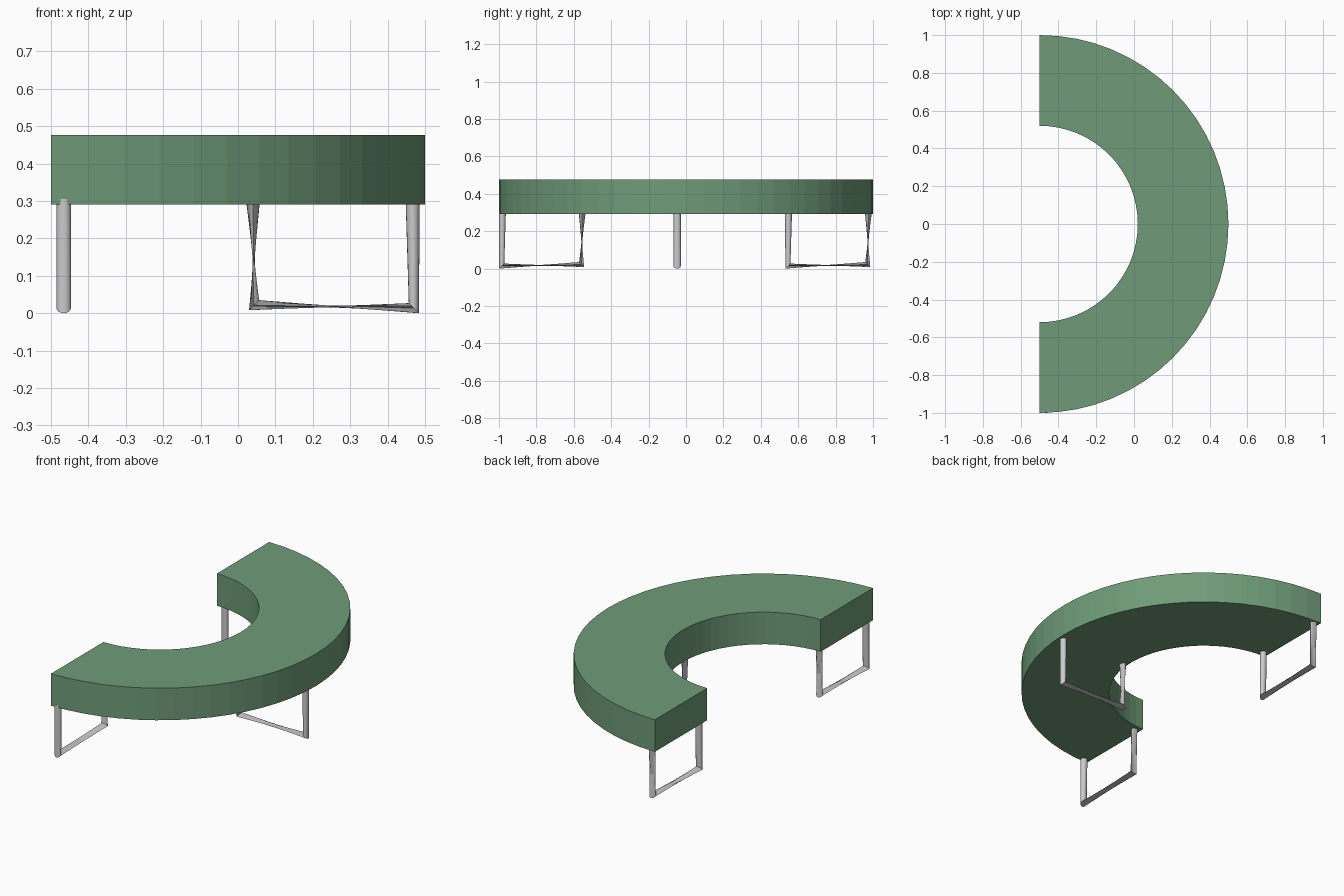
import bpy, bmesh
from math import pi, sin, cos
from mathutils import Vector

if "Cube" in bpy.data.objects:
    bpy.data.objects.remove(bpy.data.objects["Cube"])

CX, R_OUT, R_IN = -0.5, 1.0, 0.52
Z0, Z1, SEG = 0.291, 0.477, 32


def make_object(name, bm):
    bmesh.ops.recalc_face_normals(bm, faces=bm.faces)
    mesh = bpy.data.meshes.new(name)
    bm.to_mesh(mesh)
    bm.free()
    ob = bpy.data.objects.new(name, mesh)
    bpy.context.collection.objects.link(ob)
    return ob


# Seat: half-ring slab, rectangular section swept through 180 degrees
bm = bmesh.new()
section = [(R_IN, Z0), (R_OUT, Z0), (R_OUT, Z1), (R_IN, Z1)]
rings = []
for i in range(SEG + 1):
    a = -pi / 2 + pi * i / SEG
    rings.append([bm.verts.new((CX + r * cos(a), r * sin(a), z)) for r, z in section])
for a, b in zip(rings, rings[1:]):
    for k in range(4):
        n = (k + 1) % 4
        bm.faces.new((a[k], a[n], b[n], b[k]))
bm.faces.new(rings[0])
bm.faces.new(rings[-1])
seat = make_object("seat", bm)
green = bpy.data.materials.new("green_fabric")
green.diffuse_color = (0.16, 0.33, 0.19, 1)
green.use_nodes = True
green.node_tree.nodes["Principled BSDF"].inputs["Base Color"].default_value = green.diffuse_color
seat.data.materials.append(green)


# Leg: open-topped tube frame whose section pinches at the sharp corners
def leg(name, origin, direction, radius=0.019, sides=16):
    d, up = Vector(direction), Vector((0, 0, 1))
    flat = d.cross(up)
    s = 0.5 ** 0.5
    # (distance along, height, in-plane section axis)
    path = [(0.003, 0.305, d), (0, 0.0135, d * s + up * s),
            (0.427, 0.0215, d * s - up * s), (0.43, 0.305, -d)]
    bm = bmesh.new()
    rings = []
    for t, z, axis in path:
        c = Vector(origin) + d * t + up * z
        rings.append([bm.verts.new(c + radius * (cos(2 * pi * k / sides) * axis
                                                 + sin(2 * pi * k / sides) * flat))
                      for k in range(sides)])
    for a, b in zip(rings, rings[1:]):
        for k in range(sides):
            n = (k + 1) % sides
            bm.faces.new((a[k], a[n], b[n], b[k]))
    bm.faces.new(rings[0])
    bm.faces.new(rings[-1])
    ob = make_object(name, bm)
    bpy.ops.object.select_all(action='DESELECT')
    ob.select_set(True)
    bpy.context.view_layer.objects.active = ob
    bpy.ops.object.shade_smooth_by_angle()


leg("front_leg", (-0.466, -0.985, 0), (0, 1, 0))
leg("back_leg", (-0.466, 0.545, 0), (0, 1, 0))
leg("middle_leg", (0.47, -0.047, 0), (-1, 0, 0))
